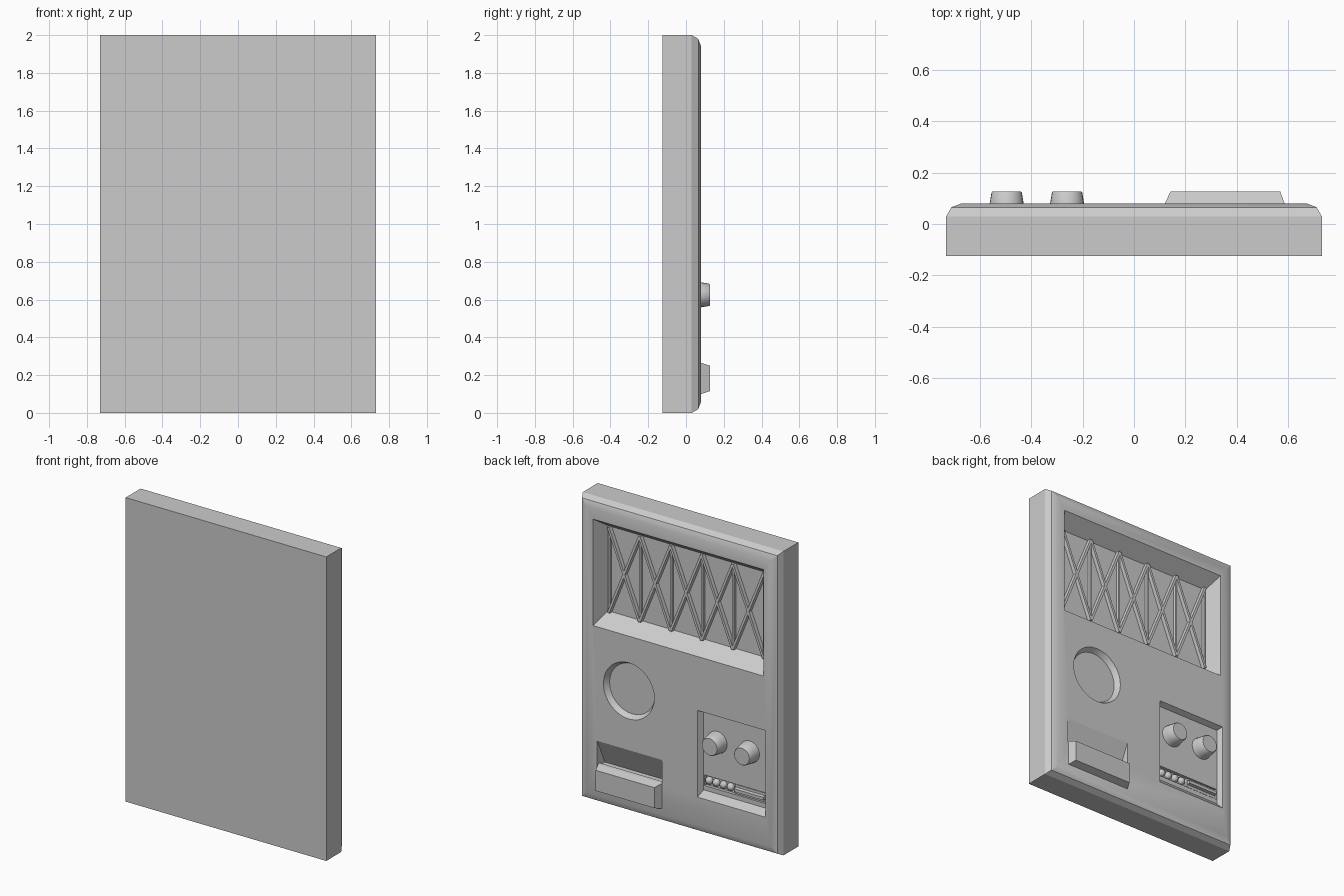
import bpy, bmesh, math
from mathutils import Matrix, Vector

if "Cube" in bpy.data.objects:
    bpy.data.objects.remove(bpy.data.objects["Cube"])


def finish(bm, name, smooth=None):
    bmesh.ops.recalc_face_normals(bm, faces=bm.faces)
    me = bpy.data.meshes.new(name)
    bm.to_mesh(me)
    bm.free()
    ob = bpy.data.objects.new(name, me)
    bpy.context.collection.objects.link(ob)
    if smooth:
        shade(ob, smooth)
    return ob


def shade(ob, angle):
    bpy.ops.object.select_all(action='DESELECT')
    ob.select_set(True)
    bpy.context.view_layer.objects.active = ob
    bpy.ops.object.shade_smooth_by_angle(angle=math.radians(angle))


def skin(name, rings, smooth=None):
    """Closed solid through rings of points with equal counts."""
    bm = bmesh.new()
    loops = [[bm.verts.new(p) for p in r] for r in rings]
    n = len(loops[0])
    for a, b in zip(loops, loops[1:]):
        for i in range(n):
            j = (i + 1) % n
            bm.faces.new((a[i], a[j], b[j], b[i]))
    bm.faces.new(loops[0])
    bm.faces.new(loops[-1])
    return finish(bm, name, smooth)


def rect(x0, x1, z0, z1, y):
    return [(x0, y, z0), (x1, y, z0), (x1, y, z1), (x0, y, z1)]


def circle(cx, cz, r, y, n=24):
    return [(cx + r * math.cos(2 * math.pi * i / n), y,
             cz + r * math.sin(2 * math.pi * i / n)) for i in range(n)]


def cut(target, cutter):
    cutter.hide_render = True
    m = target.modifiers.new("cut", 'BOOLEAN')
    m.operation, m.solver, m.object = 'DIFFERENCE', 'EXACT', cutter
    bpy.context.view_layer.objects.active = target
    bpy.ops.object.modifier_apply(modifier=m.name)
    bpy.data.objects.remove(cutter)


def bar(name, a, b, w, y0, y1):
    """Straight bar in the xz plane, narrowing slightly outwards."""
    d = Vector((b[0] - a[0], b[1] - a[1])).normalized()
    n = Vector((-d.y, d.x))

    def ring(h, y):
        return [(p[0] + s * n.x * h, y, p[1] + s * n.y * h)
                for p, s in ((a, -1), (b, -1), (b, 1), (a, 1))]
    return skin(name, [ring(w / 2, y0), ring(w / 3, y1)])


F = 0.08  # outer face of the panel

# wall panel with softened border
panel = skin("wall_panel", [rect(-.73, .73, 0, 2, -.125), rect(-.73, .73, 0, 2, .03),
                            rect(-.71, .71, .02, 1.98, .065), rect(-.67, .67, .06, 1.94, F)])

# large sloped window recess
cut(panel, skin("window_cutter", [rect(-.58, .58, 1.24, 1.80, -.02), rect(-.62, .62, 1.17, 1.87, F),
                                  rect(-.62, .62, 1.17, 1.87, .2)]))
# round dish
cut(panel, skin("dish_cutter", [circle(.36, .81, .165, .045, 32), circle(.36, .81, .185, F, 32),
                                circle(.36, .81, .185, .2, 32)]))
# control recess, with a lower strip
cut(panel, skin("control_cutter", [rect(-.62, -.16, .285, .80, .045), rect(-.635, -.14, .245, .815, F),
                                   rect(-.635, -.14, .245, .815, .2)]))
cut(panel, skin("strip_cutter", [rect(-.615, -.165, .315, .385, .025), rect(-.615, -.165, .315, .385, .055)]))
# hopper slot, deepest behind the flap
hopper = [(.2, .42), (F, .42), (.0, .25), (.2, .25)]
cut(panel, skin("hopper_cutter", [[(x, y, z) for y, z in hopper] for x in (.12, .59)]))
shade(panel, 25)

# hopper flap
skin("hopper_flap", [rect(.117, .59, .095, .268, .06), rect(.12, .585, .10, .265, F),
                     rect(.142, .568, .115, .25, .127)])

# lattice in the window
top, bottom, bays = 1.80, 1.24, 5
xs = [-.565 + 1.13 * i / bays for i in range(bays + 1)]
for x in xs:
    bar("lattice_post", (x, bottom), (x, top), .022, -.03, -.005)
for x0, x1 in zip(xs, xs[1:]):
    bar("lattice_brace", (x0, bottom), (x1, top), .024, -.03, .003)
    bar("lattice_brace", (x0, top), (x1, bottom), .024, -.03, .003)

# two knobs
for x in (-.495, -.26):
    skin("knob", [circle(x, .625, .072, .04), circle(x, .625, .066, F),
                  circle(x, .625, .059, .122), circle(x, .625, .055, .127)], 40)

# row of small round buttons
for i in range(4):
    bm = bmesh.new()
    bmesh.ops.create_uvsphere(bm, u_segments=16, v_segments=8, radius=.025,
                              matrix=Matrix.Translation((-.192 - .052 * i, .03, .35)))
    finish(bm, "round_button", 60)

# slider bar beside the buttons
skin("slider_block", [rect(-.61, -.385, .32, .38, .02), rect(-.61, -.385, .32, .38, .04)])
bar("slider_bar", (-.605, .35), (-.39, .35), .03, .03, .06)
